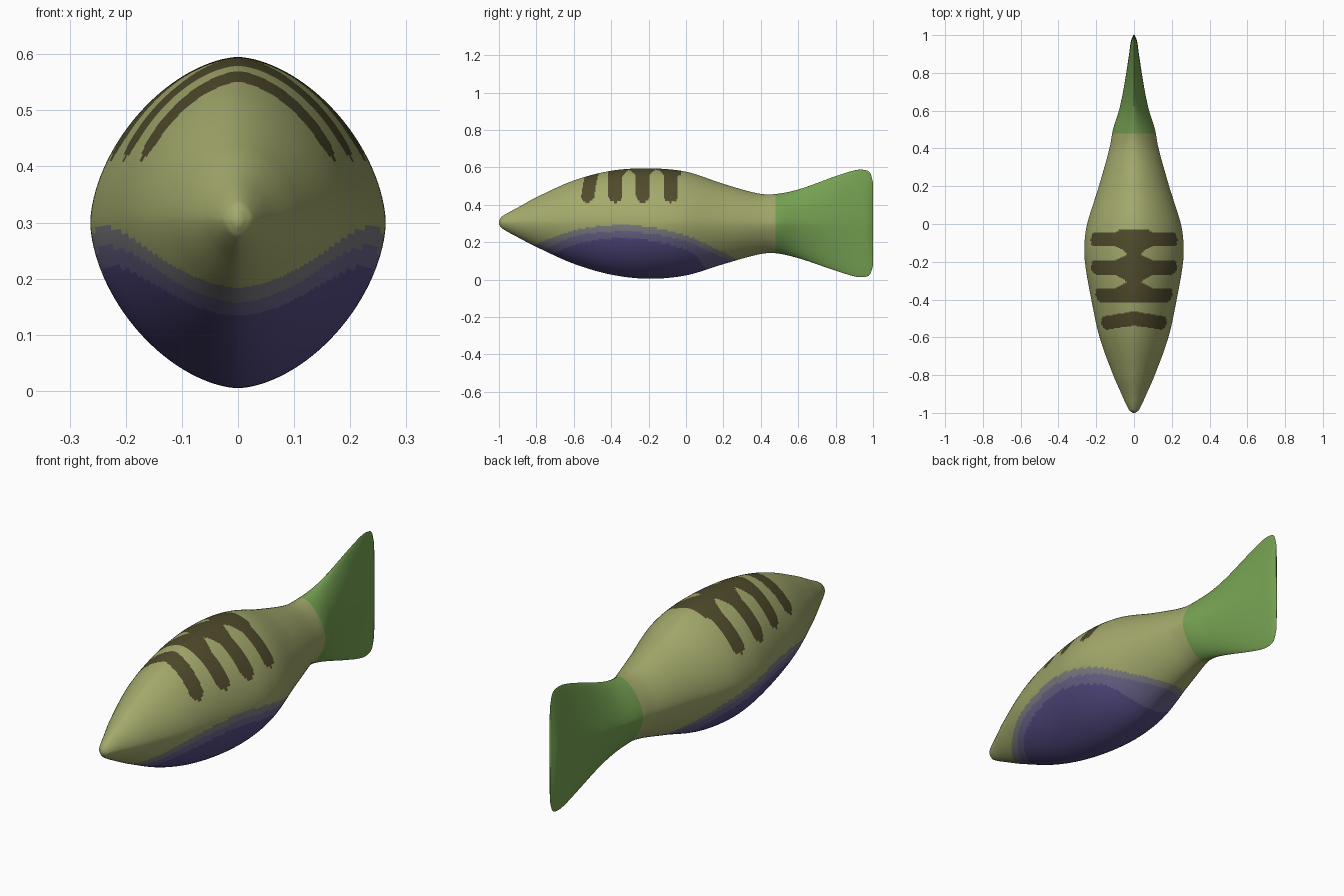
import bpy
import bmesh
from math import cos, sin, pi, hypot

if "Cube" in bpy.data.objects:
    bpy.data.objects.remove(bpy.data.objects["Cube"])

ROWS, SIDES = 400, 128


def curve(points):
    """Smooth interpolation through (position, value) points."""
    last = len(points) - 1
    slopes = []
    for i in range(last + 1):
        a, b = points[max(i - 1, 0)], points[min(i + 1, last)]
        slopes.append((b[1] - a[1]) / (b[0] - a[0]))

    def value(y):
        i = 0
        while i < last - 1 and y > points[i + 1][0]:
            i += 1
        (ya, va), (yb, vb) = points[i], points[i + 1]
        h = yb - ya
        t = min(max((y - ya) / h, 0), 1)
        s = 1 - t
        return (va * s * s * (1 + 2 * t) + vb * t * t * (1 + 2 * s)
                + h * t * s * (slopes[i] * s - slopes[i + 1] * t))
    return value


# Outline of back, underside and flanks along the length
back = curve([(-1, .315), (-.985, .337), (-.9, .385), (-.8, .44), (-.6, .53), (-.4, .582),
              (-.2, .595), (0, .577), (.2, .512), (.38, .462), (.47, .457), (.6, .482),
              (.8, .553), (.9, .584), (.95, .587), (.985, .57), (1, .52)])
underside = curve([(-1, .295), (-.985, .275), (-.9, .227), (-.8, .175), (-.6, .085), (-.4, .027),
                   (-.2, .005), (0, .023), (.2, .083), (.38, .133), (.47, .142), (.6, .115),
                   (.8, .048), (.9, .018), (.95, .014), (.985, .03), (1, .075)])
flank = curve([(-1, .006), (-.985, .026), (-.9, .066), (-.8, .11), (-.6, .182), (-.4, .226),
               (-.2, .26), (-.1, .262), (0, .248), (.2, .186), (.4, .13), (.5, .111),
               (.6, .08), (.7, .058), (.8, .041), (.9, .026), (.97, .016), (1, .004)])

# Upper edges of the three belly bands
belly_edges = [
    curve([(-.83, .18), (-.6, .262), (-.4, .291), (-.2, .282), (0, .235), (.2, .145), (.3, .095)]),
    curve([(-.77, .155), (-.6, .23), (-.4, .256), (-.2, .247), (0, .205), (.15, .14), (.26, .09)]),
    curve([(-.71, .135), (-.6, .185), (-.4, .22), (-.2, .21), (0, .16), (.06, .12), (.12, .04)]),
]


def make_material(name, color):
    mat = bpy.data.materials.new(name)
    mat.use_nodes = True
    mat.diffuse_color = (*color, 1)
    for node in mat.node_tree.nodes:
        if node.type == 'BSDF_PRINCIPLED':
            node.inputs["Base Color"].default_value = (*color, 1)
            node.inputs["Roughness"].default_value = .7
    return mat


OLIVE, GREEN, BROWN, BAND = range(4)
materials = [
    make_material("olive_skin", (.37, .40, .15)),
    make_material("green_tail", (.18, .36, .085)),
    make_material("brown_stripe", (.08, .07, .025)),
    make_material("grey_belly_edge", (.21, .21, .23)),
    make_material("lilac_belly_rim", (.15, .135, .27)),
    make_material("purple_belly", (.095, .075, .24)),
]

STRIPES = (-.52, -.378, -.232, -.08)


def on_stripe(x, y, z):
    """Stripes over the back with round ends; the rear three merge on the spine."""
    x = abs(x)
    for c in STRIPES:
        joined = c != STRIPES[0]
        bend = 0 if joined else .02 * (1 - x / .12)
        half = .037
        if joined and -.415 < y < -.03:
            half += .055 * max(0, 1 - x / .1)
        if hypot(y - c - bend, min(z - .45, 0)) < half:
            return z > .4
    return False


def color_index(p):
    if p.y > .48:
        return GREEN
    if on_stripe(*p):
        return BROWN
    index = OLIVE
    for i, edge in enumerate(belly_edges):
        if -.85 < p.y < .3 and p.z < edge(p.y):
            index = BAND + i
    return index


def power(v, e):
    return (abs(v) ** e) * (1 if v >= 0 else -1)


# Fish body and tail as one lofted skin
bm = bmesh.new()
rings = []
for r in range(ROWS + 1):
    u = r / ROWS
    y = (2 * u - 1) * .8 - cos(pi * u) * .2
    top, low, wide = back(y), underside(y), flank(y)
    mid = (top + low) / 2
    e = 1.17 + .2 * min(max((y - .3) / .4, 0), 1)
    rings.append([bm.verts.new((wide * power(cos(a), e), y,
                                mid + (top - low) / 2 * power(sin(a), e)))
                  for a in (2 * pi * k / SIDES for k in range(SIDES))])
for a, b in zip(rings, rings[1:]):
    for k in range(SIDES):
        n = (k + 1) % SIDES
        bm.faces.new((a[k], a[n], b[n], b[k]))
bm.faces.new(rings[0])
bm.faces.new(rings[-1])
bmesh.ops.recalc_face_normals(bm, faces=bm.faces)
for face in bm.faces:
    face.material_index = color_index(face.calc_center_median())
    face.smooth = True

mesh = bpy.data.meshes.new("fish_body")
bm.to_mesh(mesh)
bm.free()
for mat in materials:
    mesh.materials.append(mat)
fish = bpy.data.objects.new("fish_body", mesh)
bpy.context.collection.objects.link(fish)
